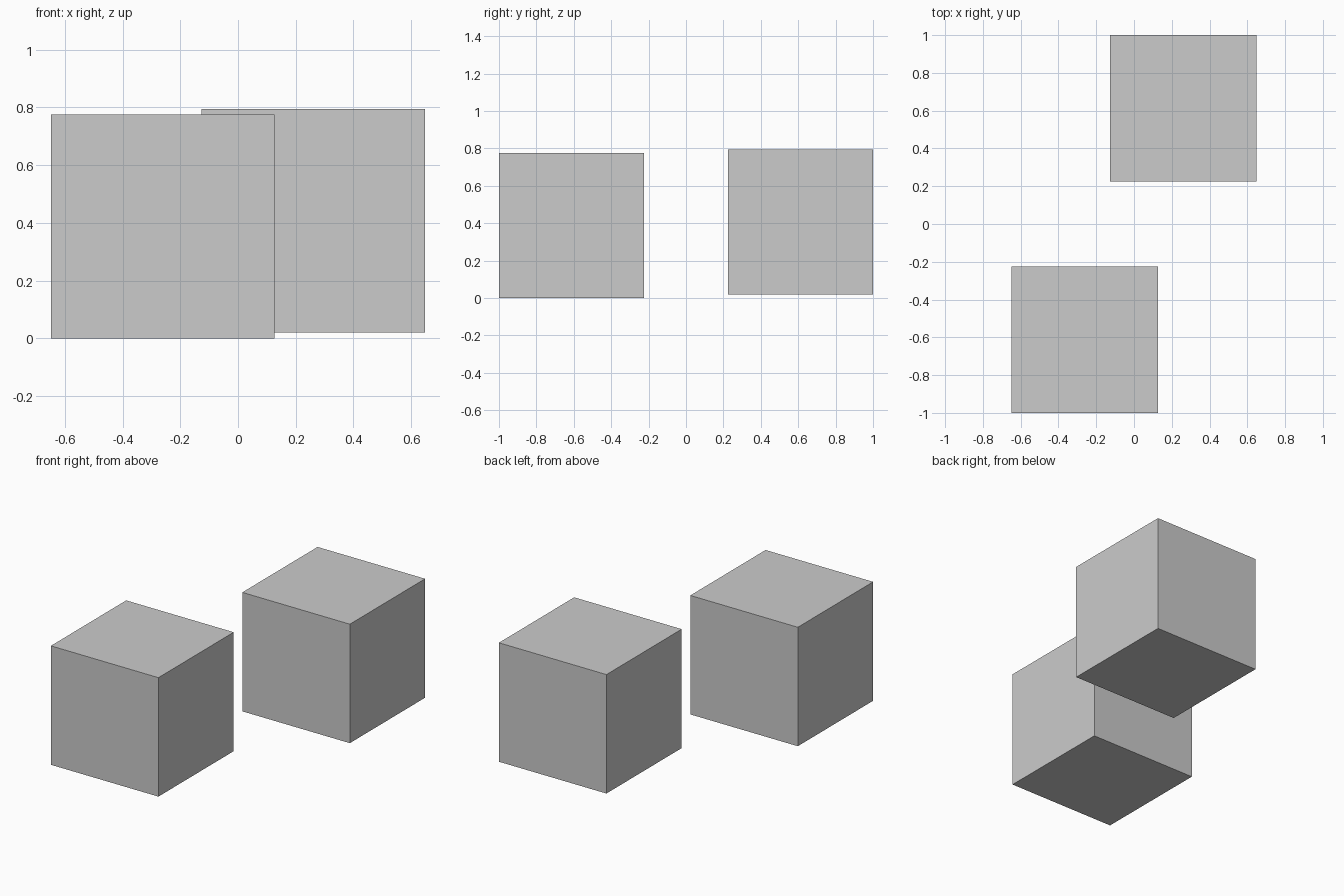
import bpy

if "Cube" in bpy.data.objects:
    bpy.data.objects.remove(bpy.data.objects["Cube"])

SIZE = 0.775


def cube(name, x, y, bottom):
    bpy.ops.mesh.primitive_cube_add(size=SIZE, location=(x, y, bottom + SIZE / 2))
    bpy.context.object.name = name


# Two equal cubes placed diagonally; the back one floats slightly higher
cube("front_cube", -0.261, -0.6125, 0.0)
cube("back_cube", 0.261, 0.6125, 0.02)
